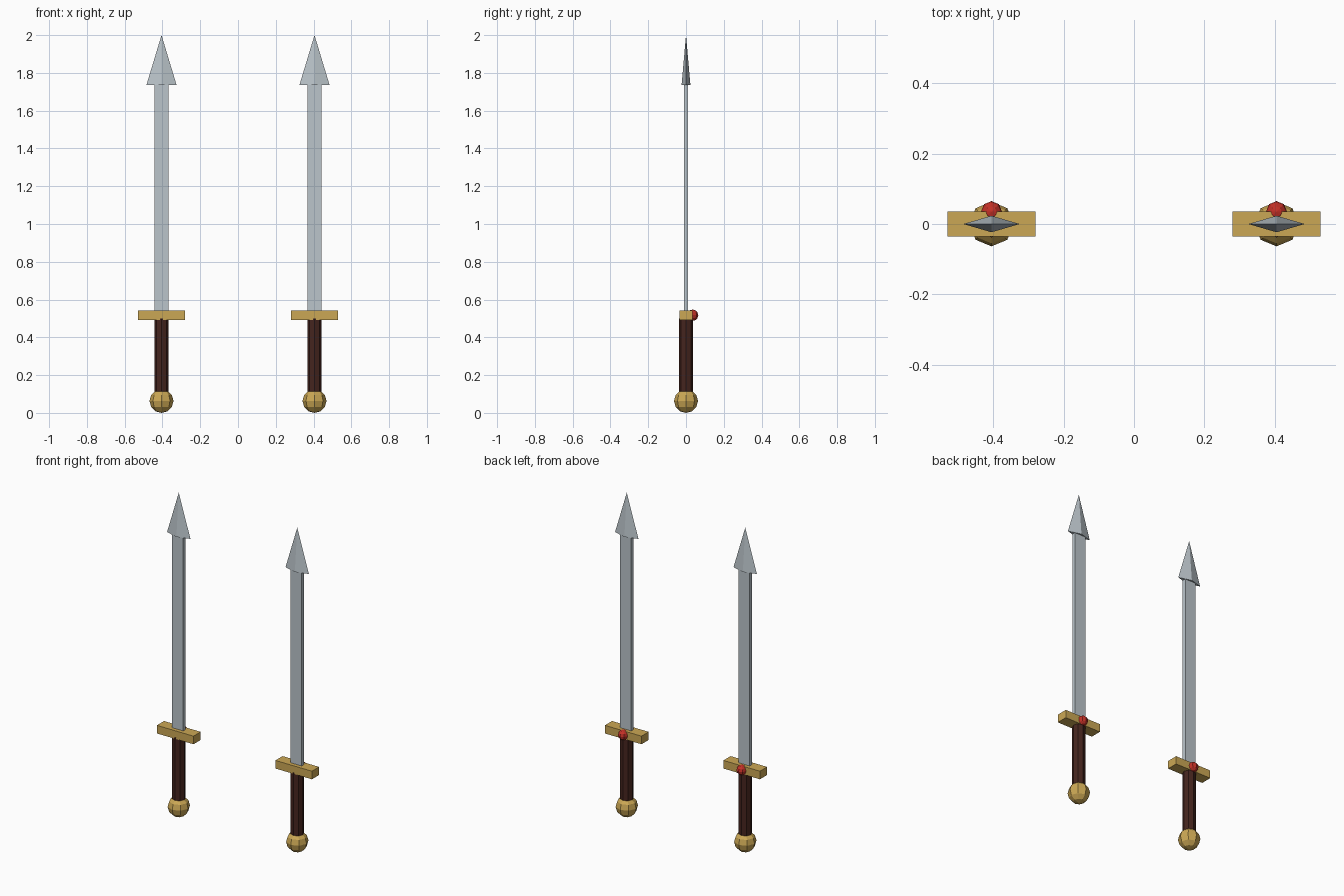
import bpy
from math import pi

if "Cube" in bpy.data.objects:
    bpy.data.objects.remove(bpy.data.objects["Cube"])


def material(name, rgb):
    m = bpy.data.materials.new(name)
    m.diffuse_color = (*rgb, 1)
    m.use_nodes = True
    m.node_tree.nodes["Principled BSDF"].inputs["Base Color"].default_value = m.diffuse_color
    return m


STEEL = material("steel", (0.50, 0.56, 0.60))
GOLD = material("gold", (0.60, 0.39, 0.09))
LEATHER = material("dark_leather", (0.06, 0.018, 0.013))
RED = material("red_gem", (0.55, 0.03, 0.02))


def finish(name, mat, scale=(1, 1, 1)):
    ob = bpy.context.object
    ob.name = name
    ob.scale = scale
    ob.data.materials.append(mat)
    return ob


def box(name, x, z0, z1, width, depth, mat):
    bpy.ops.mesh.primitive_cube_add(size=1, location=(x, 0, (z0 + z1) / 2))
    finish(name, mat, (width, depth, z1 - z0))


def ball(name, loc, radius, mat):
    bpy.ops.mesh.primitive_uv_sphere_add(segments=8, ring_count=6, radius=radius, location=loc)
    finish(name, mat)


def sword(side, x):
    # round pommel and octagonal grip
    ball("pommel_" + side, (x, 0, 0.0635), 0.0635, GOLD)
    bpy.ops.mesh.primitive_cylinder_add(vertices=8, radius=0.038, depth=0.42, location=(x, 0, 0.29))
    finish("grip_" + side, LEATHER)

    # crossguard with a gem on the back
    box("crossguard_" + side, x, 0.492, 0.542, 0.25, 0.07, GOLD)
    ball("gem_" + side, (x, 0.035, 0.517), 0.03, RED)

    # flat blade and four-sided arrow tip
    box("blade_" + side, x, 0.53, 1.745, 0.076, 0.022, STEEL)
    bpy.ops.mesh.primitive_cone_add(vertices=4, radius1=1, radius2=0, depth=0.265,
                                    location=(x, 0, 1.8675))
    finish("blade_tip_" + side, STEEL, (0.08, 0.0235, 1))


for side, x in (("left", -0.405), ("right", 0.405)):
    sword(side, x)
